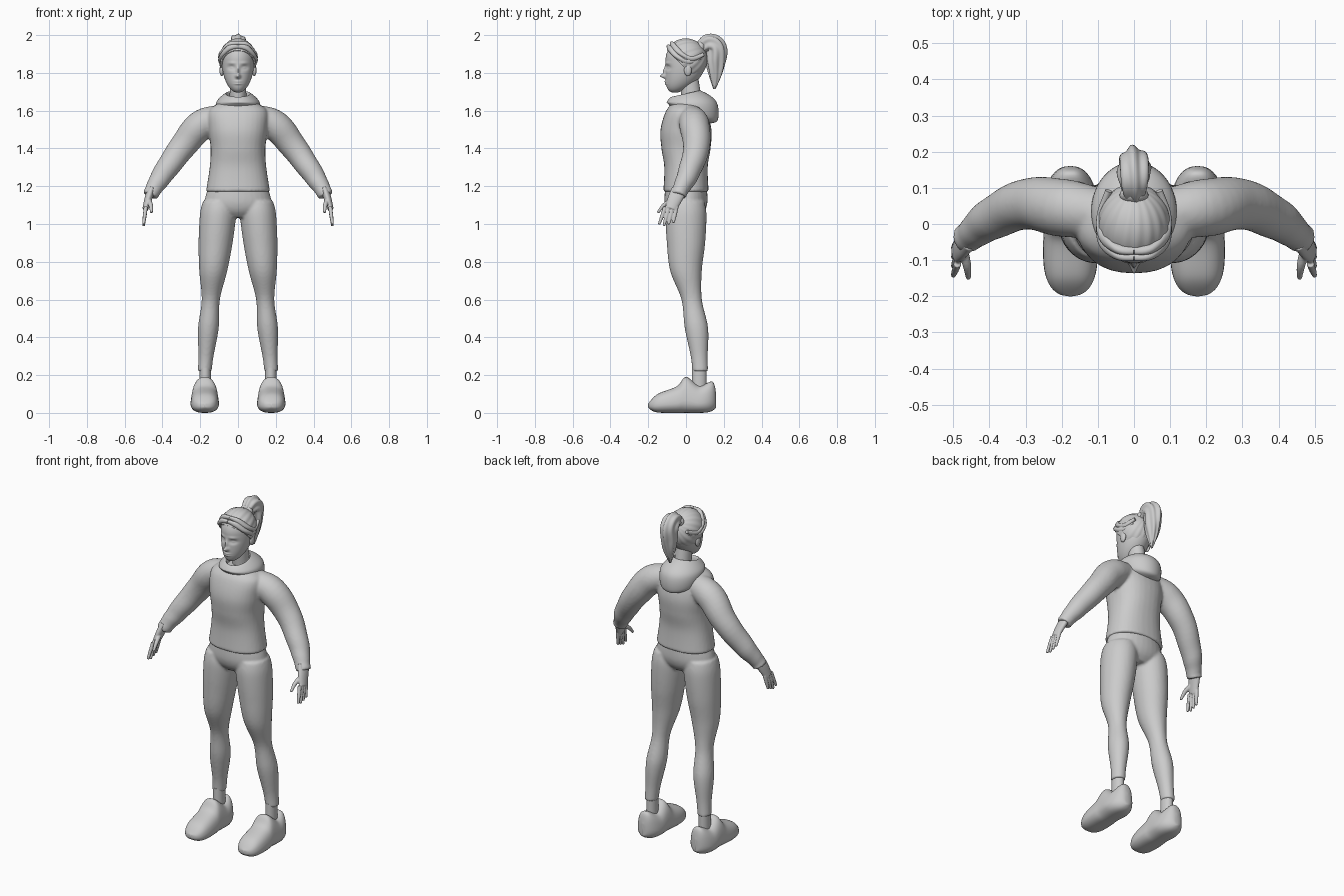
import bpy, bmesh
from math import sin, cos, pi, exp, sqrt, copysign
from mathutils import Vector, Matrix

cube = bpy.data.objects.get("Cube")
if cube:
    bpy.data.objects.remove(cube)

grey = (0.6, 0.6, 0.6, 1)
material = bpy.data.materials.new("light grey")
material.use_nodes = True
material.diffuse_color = grey
material.node_tree.nodes["Principled BSDF"].inputs["Base Color"].default_value = grey

X, Y, Z = Matrix.Identity(3)
SIDES = (1, -1)


def smooth_rows(rows, steps):
    """Catmull-Rom interpolation through rows of numbers."""
    padded = [rows[0], *rows, rows[-1]]
    result = []
    for quad in zip(padded, padded[1:], padded[2:], padded[3:]):
        for k in range(steps):
            t = k / steps
            result.append([q + t / 2 * (r - p + t * (2 * p - 5 * q + 4 * r - s + t * (3 * (q - r) + s - p)))
                           for p, q, r, s in zip(*quad)])
    return result + [list(rows[-1])]


def loft(bm, rows, axis=None, ref=Y, segments=32, steps=6, side=1, power=2, ripple=None):
    """Skin rings of x, y, z, radius, radius; an optional last value leans the ring."""
    rows = smooth_rows(rows, steps)
    last = len(rows) - 1
    rings = []
    for i, row in enumerate(rows):
        ahead, behind = rows[min(i + 1, last)], rows[max(i - 1, 0)]
        tangent = axis or (Vector(ahead[:3]) - Vector(behind[:3])).normalized()
        u = ref.cross(tangent).normalized()
        v = tangent.cross(u)
        ring = []
        for k in range(segments):
            angle = 2 * pi * k / segments
            c, s = cos(angle), sin(angle)
            swell = 1 + ripple(angle, i / last) if ripple else 1
            offset = (u * row[3] * copysign(abs(c) ** (2 / power), c)
                      + v * row[4] * copysign(abs(s) ** (2 / power), s)) * swell
            point = Vector(row[:3]) + offset
            point.z += offset.y * sum(row[5:])
            point.x *= side
            ring.append(bm.verts.new(point))
        rings.append(ring)
    for low, high in zip(rings, rings[1:]):
        for k in range(segments):
            bm.faces.new((low[k - 1], low[k], high[k], high[k - 1]))
    bm.faces.new(rings[0])
    bm.faces.new(rings[-1])


def tube(bm, points, depth=1, **options):
    """Loft along x, y, z, radius points."""
    loft(bm, [(x, y, z, r, r * depth) for x, y, z, r in points], **options)


def ball(bm, centre, size, detail=24):
    placing = Matrix.Translation(centre) @ Matrix.Diagonal((*size, 1))
    return bmesh.ops.create_uvsphere(bm, u_segments=detail, v_segments=detail, radius=1, matrix=placing)


def finish(name, bm, voxel=0, relax=4):
    """Make the object; a voxel size blends overlapping pieces into one skin."""
    bmesh.ops.recalc_face_normals(bm, faces=bm.faces)
    mesh = bpy.data.meshes.new(name)
    bm.to_mesh(mesh)
    bm.free()
    mesh.materials.append(material)
    part = bpy.data.objects.new(name, mesh)
    bpy.context.collection.objects.link(part)
    bpy.ops.object.select_all(action='DESELECT')
    part.select_set(True)
    bpy.context.view_layer.objects.active = part
    bpy.ops.object.shade_smooth_by_angle(angle=pi / 3)
    if voxel:
        blend = part.modifiers.new("blend", 'REMESH')
        blend.mode, blend.voxel_size, blend.use_smooth_shade = 'VOXEL', voxel, True
        soften = part.modifiers.new("soften", 'SMOOTH')
        soften.iterations = relax
    return part


# Sweatshirt: body and sleeves blended together
bm = bmesh.new()
body = [(1.17, .17, .12), (1.3, .15, .115), (1.4, .145, .13), (1.5, .157, .135),
        (1.6, .155, .105), (1.65, .08, .06)]
loft(bm, [(0, 0, z, width, depth) for z, width, depth in body], axis=Z, power=2.3)
sleeve = [(.1, .03, 1.56, .07), (.2, .045, 1.52, .08), (.3, .055, 1.4, .07),
          (.4, .01, 1.26, .057), (.45, -.03, 1.18, .043), (.465, -.04, 1.15, .042)]
for side in SIDES:
    tube(bm, sleeve, side=side, ripple=lambda angle, t: t * sin(40 * t + angle) / 40)
finish("sweatshirt", bm, .008)

# Hood folded down around the neck
bm = bmesh.new()
hood = [(0, 1.6, .05, 0), (0, 1.68, .06, .2), (0, 1.685, .075, .2),
        (.03, 1.645, .115, 0), (.04, 1.59, .112, -.3), (.04, 1.56, .08, -.3)]
loft(bm, [(0, y, z, r, r * 1.15, lean) for y, z, r, lean in hood], axis=Z, segments=48)
finish("hood", bm)

# Leggings: hips and legs blended together, the legs spreading evenly to the feet
bm = bmesh.new()
hips = [(1.2, .155, .11), (1.12, .178, .114), (1.07, .165, .1), (1.035, .1, .07)]
loft(bm, [(0, 0, z, width, depth) for z, width, depth in hips], axis=Z)
leg = [(1.12, 0, .086), (1.05, 0, .096), (.9, 0, .09), (.75, 0, .074), (.6, .03, .048),
       (.45, .055, .055), (.3, .07, .04), (.22, .075, .037)]
for side in SIDES:
    tube(bm, [(.195 - .085 * z, y, z, r) for z, y, r in leg], depth=1.13, axis=Z, side=side)
finish("leggings", bm, .008)

# Ankles
bm = bmesh.new()
for side in SIDES:
    tube(bm, [(.174, .07, .1, .03), (.174, .07, .24, .03)], depth=1.3, axis=Z, side=side)
finish("ankles", bm)

# Shoes: height profile from toe to heel, rounded off at both ends, narrower on top
bm = bmesh.new()
heights = [(-.2, .05), (-.15, .1), (-.05, .14), (0, .19), (.07, .145), (.14, .165), (.16, .1)]
sections = []
for y, top in smooth_rows(heights, 8):
    end = min(1, abs(y + .02) / .18)
    base = .03 * end ** 8
    sections.append((.176, y, (top + base) / 2, .073 * sqrt(1 - end ** 4) + .005, (top - base) / 2))
for side in SIDES:
    loft(bm, sections, axis=Y, ref=Z, steps=1, side=side, power=2.6)
for v in bm.verts:
    middle = copysign(.176, v.co.x)
    v.co.x = middle + (v.co.x - middle) * (1 - 2 * max(0, v.co.z - .04))
finish("shoes", bm)

# Hands: palm, four fingers and a thumb
bm = bmesh.new()
for side in SIDES:
    tube(bm, [(.46, -.035, 1.18, .022), (.476, -.06, 1.13, .02), (.49, -.08, 1.08, .016)],
         depth=1.9, side=side)
    for finger in range(4):
        spread = .02 * finger - .03
        length = .1 - .008 * abs(finger - 1)
        knuckle, tip = Vector((.488, spread - .08, 1.09)), Vector((.5, 1.25 * spread - .105, 1.09 - length))
        tube(bm, [(*knuckle.lerp(tip, t), .011 - .004 * t * t) for t in (0, .5, .9, 1)],
             side=side, segments=12)
    tube(bm, [(.474, -.07, 1.125, .015), (.462, -.115, 1.1, .012), (.458, -.15, 1.06, .007)],
         side=side, segments=12)
finish("hands", bm, .0035, relax=2)

# Neck
bm = bmesh.new()
tube(bm, [(0, .04, 1.59, .046), (0, .015, 1.77, .042)], depth=1.2, axis=Z)
finish("neck", bm)

# Head: an egg with the jaw drawn down and forward, then sculpted by soft bumps
# Each bump gives x, z, spread in x, spread in z, height
bm = bmesh.new()
bumps = [(0, 1.783, .012, .011, .026), (0, 1.81, .008, .024, .013),
         (0, 1.742, .02, .005, .006), (0, 1.754, .018, .005, .006)]
for side in SIDES:
    bumps += [(.034 * side, 1.828, .019, .012, -.012), (.034 * side, 1.827, .011, .006, .006),
              (.034 * side, 1.852, .02, .007, .004)]
ball(bm, (0, 0, 0), (1, 1, 1), detail=120)
for v in bm.verts:
    x, y, z = v.co
    jaw = max(0, -z)
    v.co = (.086 * x, .108 * y - .06 * jaw ** 2, 1.87 + z * (.175 if jaw else .105))
    if y < 0:
        v.co.y -= sum(height * exp(-((v.co.x - bx) / wide) ** 2 - ((v.co.z - bz) / tall) ** 2)
                      for bx, bz, wide, tall, height in bumps)
finish("head", bm)

# Ears
bm = bmesh.new()
for side in SIDES:
    ball(bm, (.086 * side, .01, 1.815), (.012, .02, .032))
finish("ears", bm)

# Hair cap, rippled into strands converging on the tie and cut along the hairline
bm = bmesh.new()
tilt = Matrix.Rotation(pi / 3, 3, 'X')
ball(bm, (0, 0, 0), (1, 1, 1), detail=96)
for v in bm.verts:
    around = v.co.xy.angle(X.xy, 0)
    swell = 1 + .014 * sin(18 * around + 2 * v.co.z) * (1 - v.co.z ** 2)
    x, y, z = (v.co * swell) @ tilt
    v.co = (.1 * x, .112 * y, 1.87 + .112 * z)
bmesh.ops.bisect_plane(bm, geom=[*bm.verts, *bm.edges, *bm.faces], plane_co=(0, .04, 1.778),
                       plane_no=Y + Z, clear_inner=True)
cap = finish("hair_cap", bm)
cap.modifiers.new("thickness", 'SOLIDIFY').thickness = .014

# Swept locks framing the face
bm = bmesh.new()
lock = [(0, -.092, 1.94, .01), (.045, -.086, 1.932, .014), (.083, -.05, 1.89, .015),
        (.09, .01, 1.858, .013), (.07, .075, 1.88, .01)]
for side in SIDES:
    for shift in (0, .017):
        tube(bm, [(x, y + shift, z + shift, r) for x, y, z, r in lock], side=side, segments=14, ref=Z,
             ripple=lambda angle, t: .08 * sin(3 * angle + 9 * t))
finish("hair_locks", bm)

# Ponytail and its tie
bm = bmesh.new()
ponytail = [(0, .07, 1.925, .03), (0, .12, 1.955, .05), (0, .157, 1.93, .054),
            (0, .157, 1.86, .05), (0, .155, 1.79, .034), (0, .15, 1.715, .006)]
tube(bm, ponytail, depth=.82, ref=X, segments=60, steps=8,
     ripple=lambda angle, t: .08 * sin(7 * angle + 5 * t) + .04 * sin(4 * angle - 9 * t))
finish("ponytail", bm)
bm = bmesh.new()
ball(bm, (0, .08, 1.938), (.04, .025, .035))
finish("hair_tie", bm)
